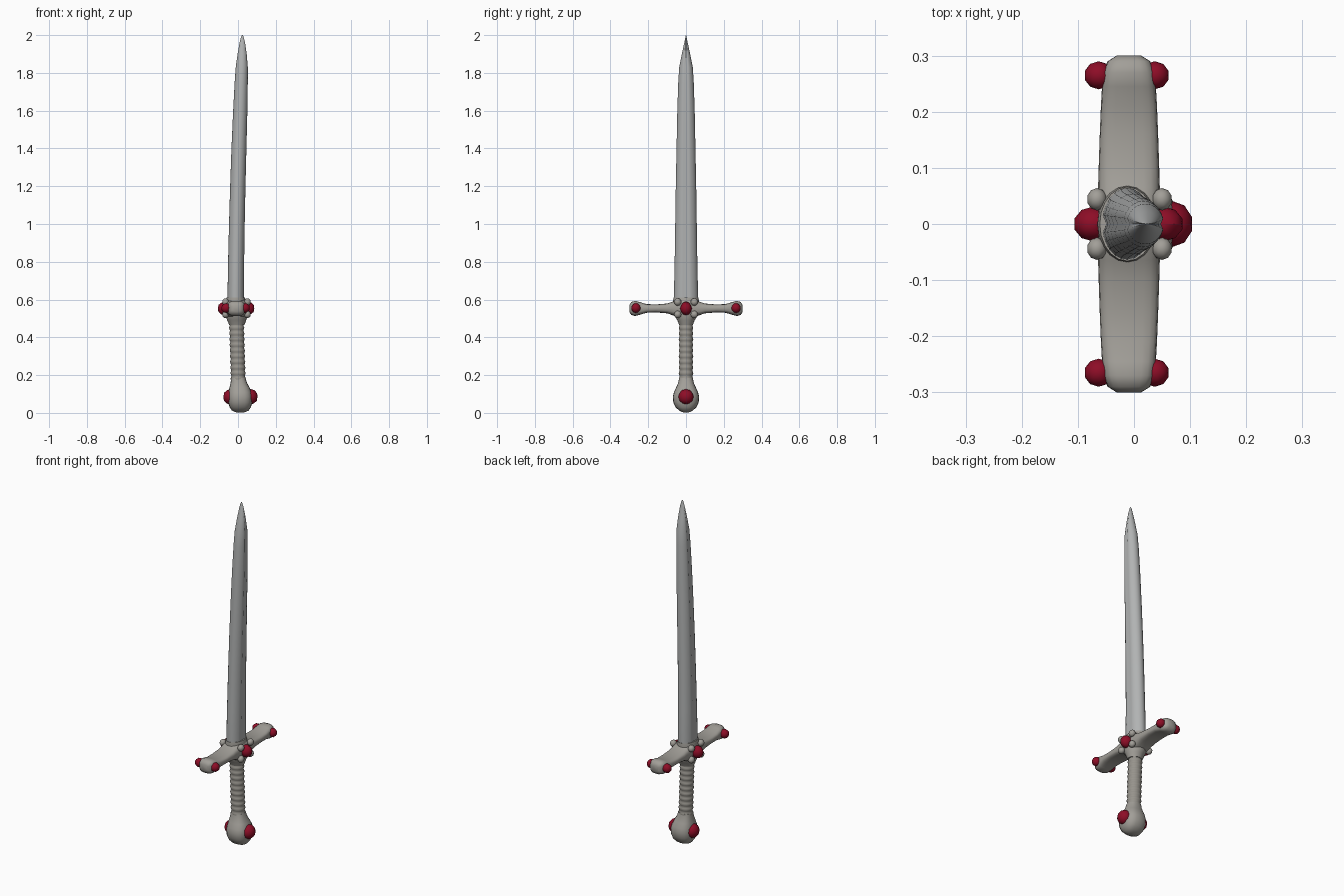
import bpy, bmesh, math
from mathutils import Vector

if "Cube" in bpy.data.objects:
    bpy.data.objects.remove(bpy.data.objects["Cube"])


def material(name, rgb):
    m = bpy.data.materials.new(name)
    m.diffuse_color = (*rgb, 1)
    m.use_nodes = True
    m.node_tree.nodes["Principled BSDF"].inputs["Base Color"].default_value = m.diffuse_color
    return m


STEEL = material("blade steel", (0.44, 0.45, 0.45))
PEWTER = material("warm pewter", (0.36, 0.345, 0.315))
WRAP = material("grip wrap", (0.31, 0.295, 0.265))
RED = material("red gem", (0.27, 0.004, 0.02))


def finish(bm, name, mat, angle=50):
    bmesh.ops.recalc_face_normals(bm, faces=bm.faces)
    me = bpy.data.meshes.new(name)
    bm.to_mesh(me)
    bm.free()
    ob = bpy.data.objects.new(name, me)
    bpy.context.collection.objects.link(ob)
    me.materials.append(mat)
    bpy.ops.object.select_all(action='DESELECT')
    ob.select_set(True)
    bpy.context.view_layer.objects.active = ob
    bpy.ops.object.shade_smooth_by_angle(angle=math.radians(angle))
    return ob


def section(rx, ry, power=2.0, n=20, groove=0.0):
    """Rounded outline; groove sinks a channel into the two x sides."""
    pts = []
    for i in range(n):
        a = 2 * math.pi * i / n
        c, s = math.cos(a), math.sin(a)
        x = math.copysign(abs(c) ** (2 / power), c) * rx
        y = math.copysign(abs(s) ** (2 / power), s) * ry
        if abs(c) > 0.97:
            x *= 1 - groove
        pts.append((x, y))
    return pts


def loft(name, rings, mat, angle=50):
    bm = bmesh.new()
    loops = [[bm.verts.new(p) for p in ring] for ring in rings]
    for a, b in zip(loops, loops[1:]):
        n = len(a)
        for i in range(n):
            bm.faces.new((a[i], a[(i + 1) % n], b[(i + 1) % n], b[i]))
    bm.faces.new(loops[0])
    bm.faces.new(loops[-1])
    return finish(bm, name, mat, angle)


def upright(name, rows, mat, power=2.0, n=20, groove=0.0):
    """Rows are z, centre x, half width x, half width y."""
    rings = [[(cx + x, y, z) for x, y in section(rx, ry, power, n, groove)]
             for z, cx, rx, ry in rows]
    return loft(name, rings, mat)


def blob(name, loc, size, mat, detail=2, angle=25):
    bm = bmesh.new()
    bmesh.ops.create_icosphere(bm, subdivisions=detail, radius=1)
    for v in bm.verts:
        v.co = Vector(loc) + Vector([c * s for c, s in zip(v.co, size)])
    return finish(bm, name, mat, angle)


# Blade: leaning slightly, with a fuller on both broad sides
upright("blade", [
    (0.56, -0.012, 0.044, 0.062), (0.62, -0.012, 0.045, 0.064),
    (0.80, -0.010, 0.044, 0.060), (1.00, -0.006, 0.043, 0.057),
    (1.20, -0.001, 0.042, 0.054), (1.40, 0.005, 0.041, 0.050),
    (1.60, 0.012, 0.039, 0.046), (1.75, 0.017, 0.036, 0.041),
    (1.83, 0.020, 0.033, 0.036), (1.90, 0.022, 0.025, 0.022),
    (1.96, 0.023, 0.015, 0.009), (1.99, 0.023, 0.007, 0.003),
    (2.00, 0.023, 0.002, 0.001)], STEEL, n=24, groove=0.16)

# Crossguard: flat-sided bar, waisted arms, swollen centre and ends
half = [(0.0, 0.055, 0.056), (0.035, 0.052, 0.056), (0.065, 0.038, 0.055),
        (0.10, 0.026, 0.054), (0.16, 0.021, 0.052), (0.21, 0.023, 0.050),
        (0.245, 0.034, 0.048), (0.270, 0.040, 0.046), (0.290, 0.034, 0.038),
        (0.300, 0.018, 0.022)]
arms = [(-y, h, w) for y, h, w in half[:0:-1]] + half
loft("crossguard", [[(-0.009 + x, y, 0.553 + z) for x, z in section(w, h, 3.2)]
                    for y, h, w in arms], PEWTER)

# Socket above the guard and collar below it
upright("blade_socket", [(0.55, -0.012, 0.054, 0.066), (0.595, -0.012, 0.053, 0.068),
                         (0.612, -0.012, 0.049, 0.066)], PEWTER)
upright("collar", [(0.465, -0.006, 0.040, 0.036), (0.49, -0.007, 0.050, 0.046),
                   (0.515, -0.008, 0.059, 0.062), (0.55, -0.009, 0.060, 0.066)], PEWTER)

# Grip: stack of soft wrapped ridges
grip = []
for i in range(45):
    t = i / 44
    r = 0.037 + 0.0025 * math.cos(math.pi * i / 2)
    grip.append((0.15 + 0.33 * t, 0.002 - 0.010 * t, r + 0.001, r - 0.001))
upright("grip", grip, WRAP)

# Pommel: thick rounded disc drawn up to the grip
upright("pommel", [
    (0.002, 0.012, 0.020, 0.014), (0.012, 0.012, 0.044, 0.036),
    (0.030, 0.012, 0.056, 0.055), (0.055, 0.012, 0.064, 0.067),
    (0.085, 0.012, 0.065, 0.070), (0.110, 0.011, 0.061, 0.064),
    (0.135, 0.008, 0.053, 0.052), (0.160, 0.004, 0.043, 0.041),
    (0.185, 0.002, 0.038, 0.036)], PEWTER, power=2.5)

# Gems on both broad sides of the pommel, the centre and the arm ends
for side, word in ((-1, "left"), (1, "right")):
    blob(f"pommel_gem_{word}", (0.013 + side * 0.055, 0, 0.085),
         (0.037, 0.041, 0.041), RED)
    blob(f"centre_gem_{word}", (-0.010 + side * 0.063, 0, 0.553),
         (0.035, 0.031, 0.036), RED)
    for end, tag in ((-1, "front"), (1, "back")):
        blob(f"arm_gem_{tag}_{word}", (-0.013 + side * 0.050, end * 0.265, 0.555),
             (0.026, 0.025, 0.026), RED)
        # Claws gripping the centre gem, above and below
        for dz in (-0.032, 0.034):
            blob(f"claw_{tag}_{word}", (-0.008 + side * 0.058, end * 0.044, 0.553 + dz),
                 (0.018, 0.020, 0.020), PEWTER, angle=60)
